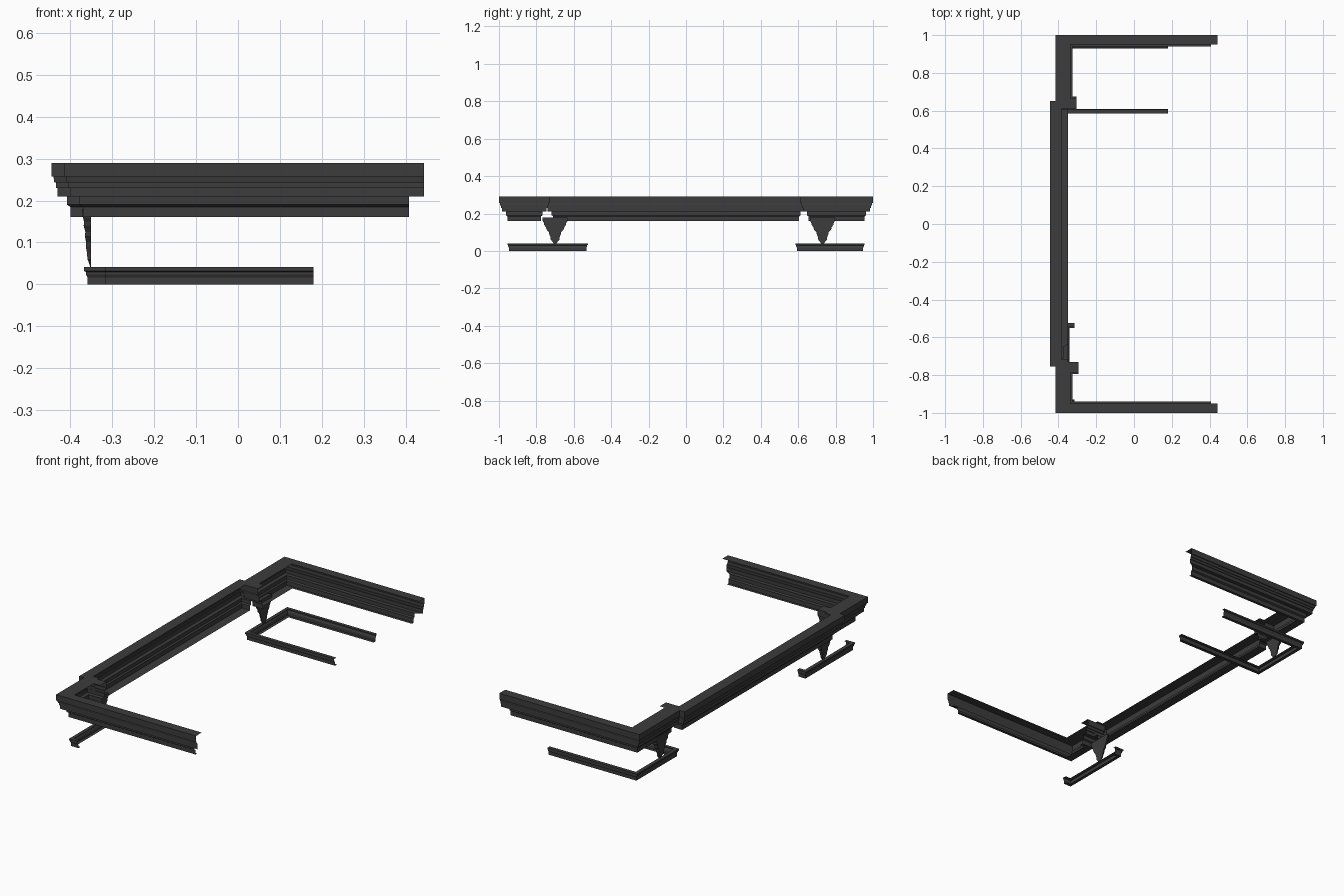
import bpy, bmesh
from mathutils import Vector

if "Cube" in bpy.data.objects:
    bpy.data.objects.remove(bpy.data.objects["Cube"])

mat = bpy.data.materials.new("dark_grey")
mat.diffuse_color = (0.045, 0.045, 0.045, 1)
mat.use_nodes = True
mat.node_tree.nodes["Principled BSDF"].inputs["Base Color"].default_value = mat.diffuse_color

# Moulding profiles: (inward offset, z); 'top'/'low' are per-segment flange depths
CORNICE = [('top', .29), (0, .29), (0, .257), (.005, .257), (.007, .243), (.011, .243),
           (.011, .23), (.015, .23), (.015, .21), (.037, .21), (.037, .19),
           (.045, .185), (.045, .161), ('low', .161)]
LEDGE = [('top', .041), (0, .041), (0, .032), (.004, .030), (.004, .024),
         (.008, .017), (.008, 0), ('low', 0)]


def finish(name, bm, normals=True):
    if normals:
        bmesh.ops.recalc_face_normals(bm, faces=bm.faces)
    me = bpy.data.meshes.new(name)
    bm.to_mesh(me)
    bm.free()
    me.materials.append(mat)
    ob = bpy.data.objects.new(name, me)
    bpy.context.collection.objects.link(ob)
    return ob


def sweep(name, profile, path, depths, cut=None):
    """Sweep an open profile along a right-angled path, inside on the left.
    cut = index of a path end whose lower mouldings stop short."""
    pts = [Vector(p) for p in path]
    dirs = [(b - a).normalized() for a, b in zip(pts, pts[1:])]
    bm = bmesh.new()
    rows = []
    for i, p in enumerate(pts):
        segs = [s for s in (i - 1, i) if 0 <= s < len(dirs)]
        row = []
        for d, z in profile:
            q = p.copy()
            for s in segs:
                off = depths[s][0] if d == 'top' else depths[s][1] if d == 'low' else d
                q += Vector((-dirs[s].y, dirs[s].x)) * off
            if i == cut and z < .22 and (d == 'low' or d > .02):
                q.x -= .035
            row.append(bm.verts.new((q.x, q.y, z)))
        rows.append(row)
    for a, b in zip(rows, rows[1:]):
        for j in range(len(profile) - 1):
            bm.faces.new((a[j], b[j], b[j + 1], a[j + 1]))
    # make the top flange face up so the whole strip faces outward
    bm.normal_update()
    bm.faces.ensure_lookup_table()
    if bm.faces[0].normal.z < 0:
        bmesh.ops.reverse_faces(bm, faces=bm.faces)
    return finish(name, bm, False)


# Upper cornice: two corner runs with inward returns, and a proud centre run
arm, side, ret = (.05, .06), (.08, .09), (.055, .065)
sweep("cornice_back_corner", CORNICE,
      [(.443, 1), (-.415, 1), (-.415, .61), (-.305, .61)], [arm, side, ret], 0)
sweep("cornice_front_corner", CORNICE,
      [(-.295, -.73), (-.415, -.73), (-.415, -1), (.443, -1)], [ret, side, arm], 3)
sweep("cornice_centre", CORNICE,
      [(-.35, .65), (-.445, .65), (-.445, -.755), (-.35, -.755)],
      [(.04, .045), (.06, .095), (.04, .045)])

# Lower ledges: long U at the back, short returned piece at the front
thin = [(.02, .025)] * 3
sweep("ledge_back", LEDGE, [(.18, .955), (-.367, .955), (-.367, .585), (.18, .585)], thin)
sweep("ledge_front", LEDGE, [(-.315, -.525), (-.367, -.525), (-.367, -.955), (-.315, -.955)], thin)


# Tapered brackets between ledge and cornice
def bracket(name, y):
    levels = [(.18, .066, .022), (.16, .066, .020), (.15, .060, .017), (.14, .058, .018),
              (.125, .048, .014), (.115, .046, .015), (.10, .033, .012), (.09, .031, .013),
              (.075, .025, .010), (.06, .023, .009), (.05, .014, .005), (.04, .008, .002)]
    bm = bmesh.new()
    rings = []
    for z, w, t in levels:
        ring = [(-.35, -w), (-.35 - t, -w * .8), (-.35 - t, w * .8), (-.35, w)]
        rings.append([bm.verts.new((x, y + v, z)) for x, v in ring])
    for a, b in zip(rings, rings[1:]):
        for j in range(4):
            k = (j + 1) % 4
            bm.faces.new((a[j], a[k], b[k], b[j]))
    bm.faces.new(rings[0])
    bm.faces.new(rings[-1])
    finish(name, bm)


bracket("bracket_back", .73)
bracket("bracket_front", -.70)
